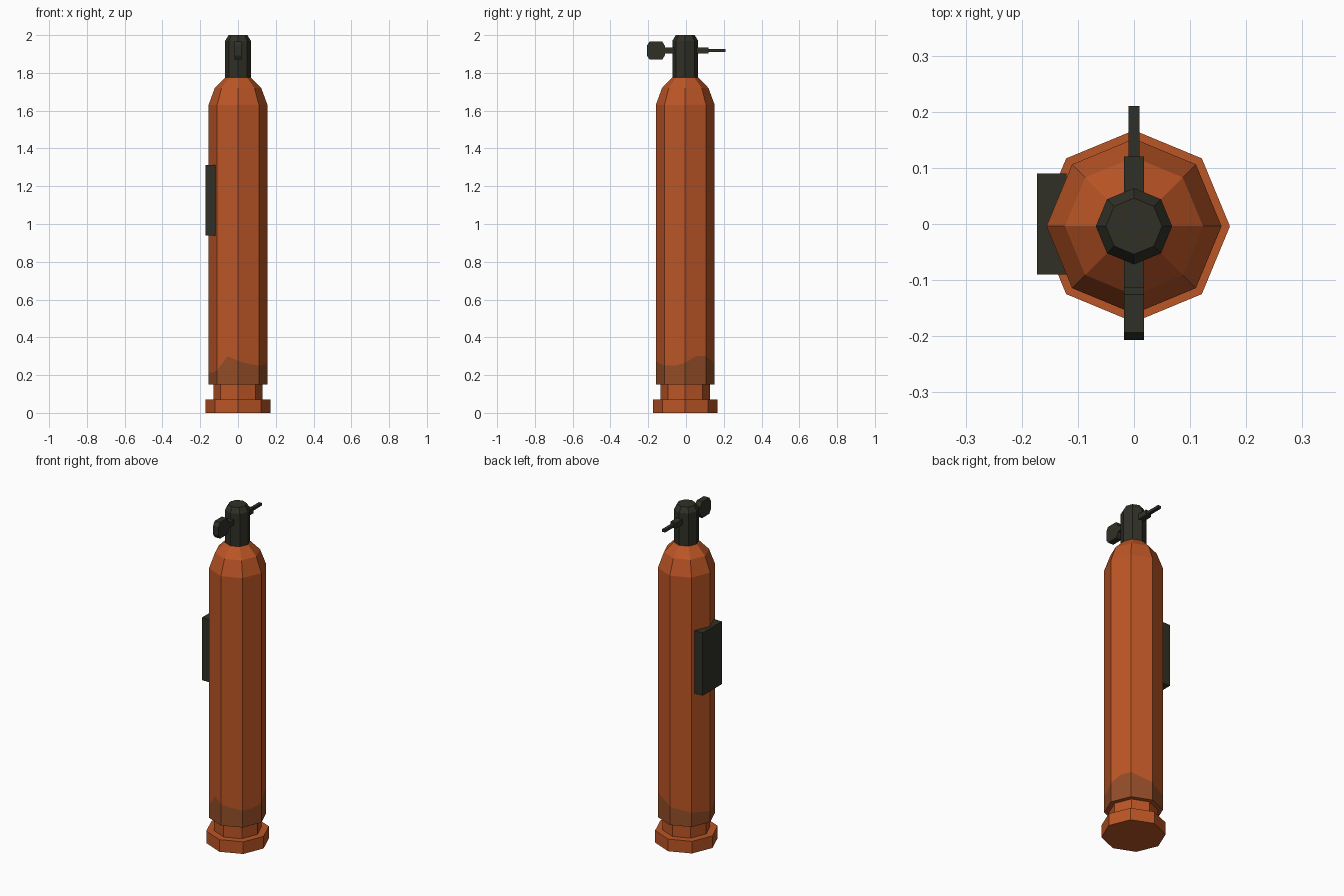
import bpy, bmesh, math
from mathutils import Vector

if "Cube" in bpy.data.objects:
    bpy.data.objects.remove(bpy.data.objects["Cube"])

CY = -0.004   # the cylinder axis sits slightly in front of the centre


def material(name, rgb):
    m = bpy.data.materials.new(name)
    m.diffuse_color = (*rgb, 1)
    m.use_nodes = True
    m.node_tree.nodes["Principled BSDF"].inputs["Base Color"].default_value = m.diffuse_color
    return m


ORANGE = material("burnt orange", (0.50, 0.092, 0.019))
BROWN = material("worn brown", (0.29, 0.074, 0.021))
BLACK = material("olive black", (0.030, 0.030, 0.020))


def finish(name, bm, mats):
    bmesh.ops.recalc_face_normals(bm, faces=bm.faces)
    me = bpy.data.meshes.new(name)
    bm.to_mesh(me)
    bm.free()
    for m in mats:
        me.materials.append(m)
    ob = bpy.data.objects.new(name, me)
    bpy.context.collection.objects.link(ob)
    return ob


def octagon(r):
    return [Vector((r * math.cos(k * math.pi / 4), r * math.sin(k * math.pi / 4) + CY, 0))
            for k in range(8)]


def lathe(name, profile, mat):
    """Eight-sided turned part from (radius, z) pairs, capped at both ends."""
    bm = bmesh.new()
    rings = [[bm.verts.new((p.x, p.y, z)) for p in octagon(r)] for r, z in profile]
    for a, b in zip(rings, rings[1:]):
        for k in range(8):
            n = (k + 1) % 8
            bm.faces.new((a[k], a[n], b[n], b[k]))
    bm.faces.new(rings[0])
    bm.faces.new(rings[-1])
    return finish(name, bm, [mat])


def box(name, lo, hi, mat):
    bm = bmesh.new()
    bmesh.ops.create_cube(bm, size=1)
    for v in bm.verts:
        v.co = [(l + h) / 2 + c * (h - l) for l, h, c in zip(lo, hi, v.co)]
    return finish(name, bm, [mat])


# Foot and tank shoulder
lathe("foot", [(0.171, 0), (0.171, 0.072), (0.13, 0.072), (0.13, 0.152)], ORANGE)

# Tank: worn band at the bottom with an uneven upper edge, two points per side
edge = [0.265, 0.30, 0.30, 0.28, 0.26, 0.245, 0.235, 0.225,
        0.215, 0.215, 0.225, 0.30, 0.275, 0.26, 0.25, 0.25]
bm = bmesh.new()
corners = octagon(0.156)
path = []
for k in range(8):
    path += [corners[k], (corners[k] + corners[(k + 1) % 8]) / 2]
low = [bm.verts.new((p.x, p.y, 0.15)) for p in path]
mid = [bm.verts.new((p.x, p.y, z)) for p, z in zip(path, edge)]
tops = [[bm.verts.new((p.x, p.y, z)) for p in octagon(r)]
        for r, z in ((0.156, 1.63), (0.123, 1.72), (0.068, 1.776))]
bm.faces.new(low)
for i in range(16):
    j = (i + 1) % 16
    bm.faces.new((low[i], low[j], mid[j], mid[i])).material_index = 1
for k in range(8):
    n = (k + 1) % 8
    bm.faces.new((mid[2 * k], mid[2 * k + 1], mid[2 * n], tops[0][n], tops[0][k]))
    for a, b in zip(tops, tops[1:]):
        bm.faces.new((a[k], a[n], b[n], b[k]))
bm.faces.new(tops[-1])
finish("tank", bm, [ORANGE, BROWN])

# Valve head with stem and outlet
lathe("valve_head", [(0.068, 1.77), (0.068, 1.97), (0.05, 2.0)], BLACK)
box("valve_stem", (-0.018, -0.13, 1.902), (0.018, 0.12, 1.934), BLACK)
box("outlet_pin", (-0.0095, 0.11, 1.91), (0.0095, 0.21, 1.926), BLACK)

# Turning knob: chamfered plate in the yz plane
bm = bmesh.new()
hy, hz, cy, cz = 0.0475, 0.048, 0.014, 0.022
outline = [(hy, hz - cz), (hy - cy, hz), (cy - hy, hz), (-hy, hz - cz),
           (-hy, cz - hz), (cy - hy, -hz), (hy - cy, -hz), (hy, cz - hz)]
face = bm.faces.new([bm.verts.new((-0.018, y - 0.1595, z + 1.918)) for y, z in outline])
ext = bmesh.ops.extrude_face_region(bm, geom=[face], use_keep_orig=True)
bmesh.ops.translate(bm, vec=(0.036, 0, 0),
                    verts=[g for g in ext["geom"] if isinstance(g, bmesh.types.BMVert)])
finish("valve_knob", bm, [BLACK])

# Plate on the left side
box("side_plate", (-0.173, -0.09, 0.94), (-0.12, 0.09, 1.312), BLACK)
